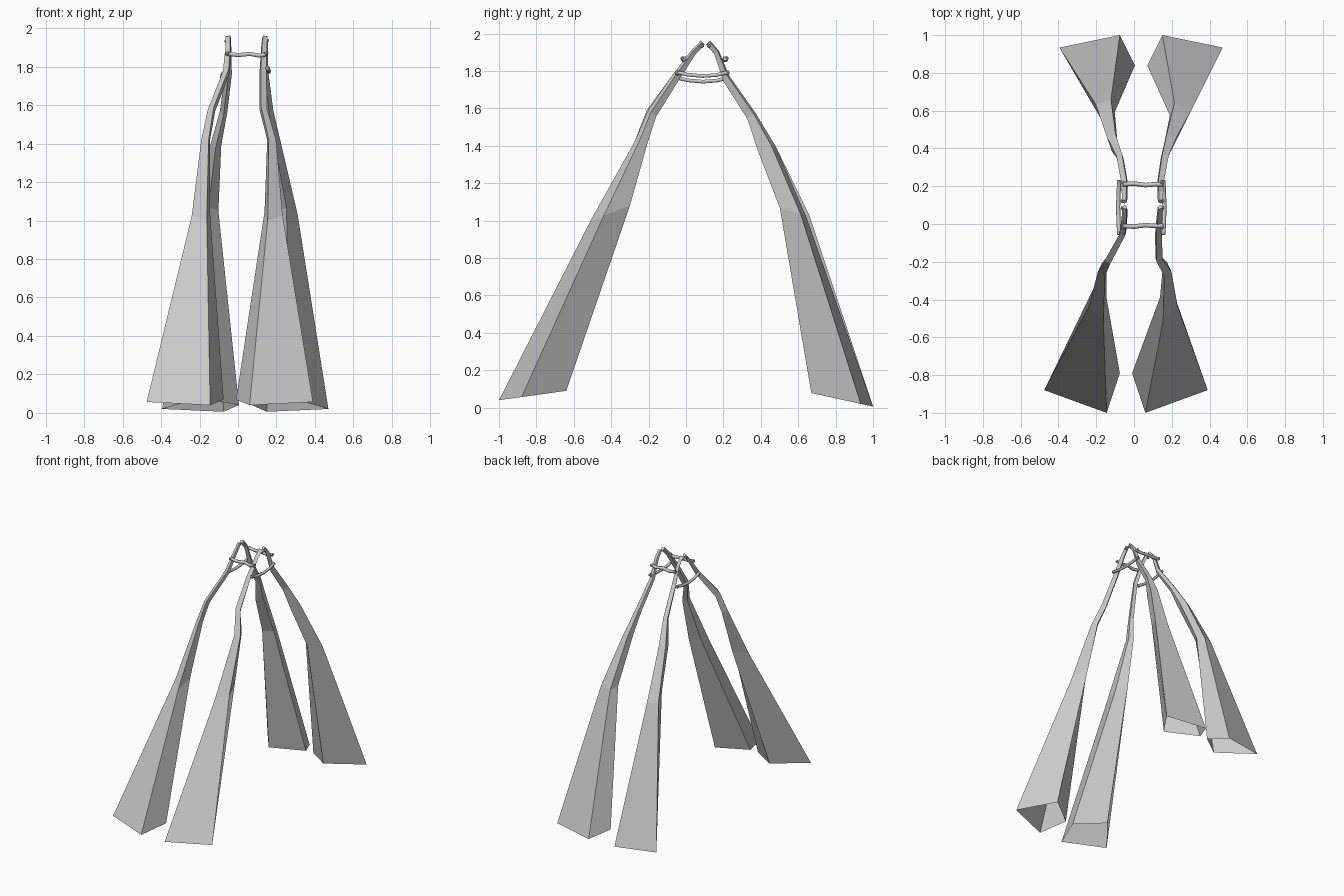
import bpy, bmesh

# Four-cornered section, (across, along): front, outer, rear, inner corner
FRONT = [(-0.65, -1), (1, -0.33), (0.03, 1), (-1, 0.17)]
BACK = [(-0.6, -1), (1, -0.6), (0.03, 1), (-1, -0.03)]


def leg(name, side, end, section, rings):
    """Loft an open-footed leg; ring = centre x, y, z, half width, half depth, tilt."""
    bm = bmesh.new()
    loops = []
    for x, y, z, w, d, t in rings:
        loops.append([bm.verts.new((x + side * w * u, y + end * d * v, z + t * v))
                      for u, v in section])
    for lo, hi in zip(loops, loops[1:]):
        for i in range(4):
            j = (i + 1) % 4
            bm.faces.new((lo[i], lo[j], hi[j], hi[i]))
    bm.faces.new(loops[-1])
    bmesh.ops.recalc_face_normals(bm, faces=bm.faces)
    me = bpy.data.meshes.new(name)
    bm.to_mesh(me)
    bm.free()
    bpy.context.collection.objects.link(bpy.data.objects.new(name, me))


# Front legs
leg("front_right_leg", 1, 1, FRONT, [
    (0.19, -0.82, 0.065, 0.20, 0.18, 0.025),
    (0.185, -0.405, 1.04, 0.047, 0.105, 0.04),
    (0.175, -0.24, 1.42, 0.023, 0.036, 0.0),
    (0.132, -0.18, 1.575, 0.019, 0.02, -0.02),
    (0.13, -0.05, 1.772, 0.018, 0.015, -0.016),
    (0.135, 0.04, 1.9, 0.015, 0.012, -0.01),
    (0.14, 0.09, 1.952, 0.014, 0.011, -0.01)])
leg("front_left_leg", -1, 1, FRONT, [
    (-0.275, -0.82, 0.065, 0.20, 0.18, 0.025),
    (-0.193, -0.405, 1.04, 0.047, 0.105, 0.04),
    (-0.168, -0.24, 1.42, 0.023, 0.036, 0.0),
    (-0.138, -0.19, 1.57, 0.019, 0.02, -0.02),
    (-0.06, -0.05, 1.772, 0.018, 0.015, -0.016),
    (-0.05, 0.04, 1.9, 0.015, 0.012, -0.01),
    (-0.05, 0.09, 1.952, 0.014, 0.011, -0.01)])

# Back legs
leg("back_right_leg", 1, -1, BACK, [
    (0.27, 0.835, 0.042, 0.20, 0.165, 0.036),
    (0.25, 0.572, 1.045, 0.06, 0.07, 0.022),
    (0.193, 0.43, 1.39, 0.032, 0.048, -0.01),
    (0.163, 0.35, 1.56, 0.021, 0.022, -0.015),
    (0.14, 0.215, 1.76, 0.018, 0.015, -0.016),
    (0.14, 0.163, 1.9, 0.015, 0.012, -0.01),
    (0.14, 0.118, 1.952, 0.014, 0.011, -0.01)])
leg("back_left_leg", -1, -1, BACK, [
    (-0.195, 0.835, 0.042, 0.20, 0.165, 0.036),
    (-0.152, 0.59, 1.05, 0.05, 0.07, 0.022),
    (-0.115, 0.43, 1.39, 0.028, 0.048, -0.01),
    (-0.075, 0.35, 1.56, 0.019, 0.022, -0.015),
    (-0.05, 0.215, 1.76, 0.018, 0.015, -0.016),
    (-0.05, 0.163, 1.9, 0.015, 0.012, -0.01),
    (-0.05, 0.118, 1.952, 0.014, 0.011, -0.01)])


def bar(name, pts, r=0.012):
    cu = bpy.data.curves.new(name, 'CURVE')
    cu.dimensions = '3D'
    cu.bevel_depth = r
    cu.bevel_resolution = 1
    cu.use_fill_caps = True
    sp = cu.splines.new('POLY')
    sp.points.add(len(pts) - 1)
    for p, c in zip(sp.points, pts):
        p.co = (*c, 1)
    bpy.context.collection.objects.link(bpy.data.objects.new(name, cu))


def knob(name, p, r=0.012):
    bpy.ops.mesh.primitive_ico_sphere_add(subdivisions=1, radius=r, location=p)
    bpy.context.object.name = name


# Cross bars joining left and right legs
for end, y, s in (("front", -0.01, -1), ("back", 0.21, 1)):
    z = 1.86
    bar(end + "_cross_bar", [(-0.06, y, z + 0.008), (0, y + s * 0.004, z),
                             (0.06, y - s * 0.004, z + 0.006), (0.11, y, z - 0.002),
                             (0.155, y, z + 0.006)])
    for x in (-0.055, 0.148):
        knob(end + "_cross_knob", (x, y + s * 0.008, z + 0.008))

# Sagging side bars joining front and back legs
for side, x, s, z in (("left", -0.078, -1, 1.765), ("right", 0.155, 1, 1.795)):
    bar(side + "_side_bar", [(x, -0.055, z), (x + s * 0.004, 0.01, z - 0.015),
                             (x + s * 0.006, 0.09, z - 0.022),
                             (x + s * 0.004, 0.16, z - 0.017), (x, 0.23, z)], 0.011)
    for y in (-0.045, 0.222):
        knob(side + "_side_knob", (x, y, z - 0.005), 0.014)

# Peak knobs where the front and back legs meet
for x in (-0.06, 0.15):
    for y in (0.085, 0.122):
        knob("peak_knob", (x, y, 1.935))
